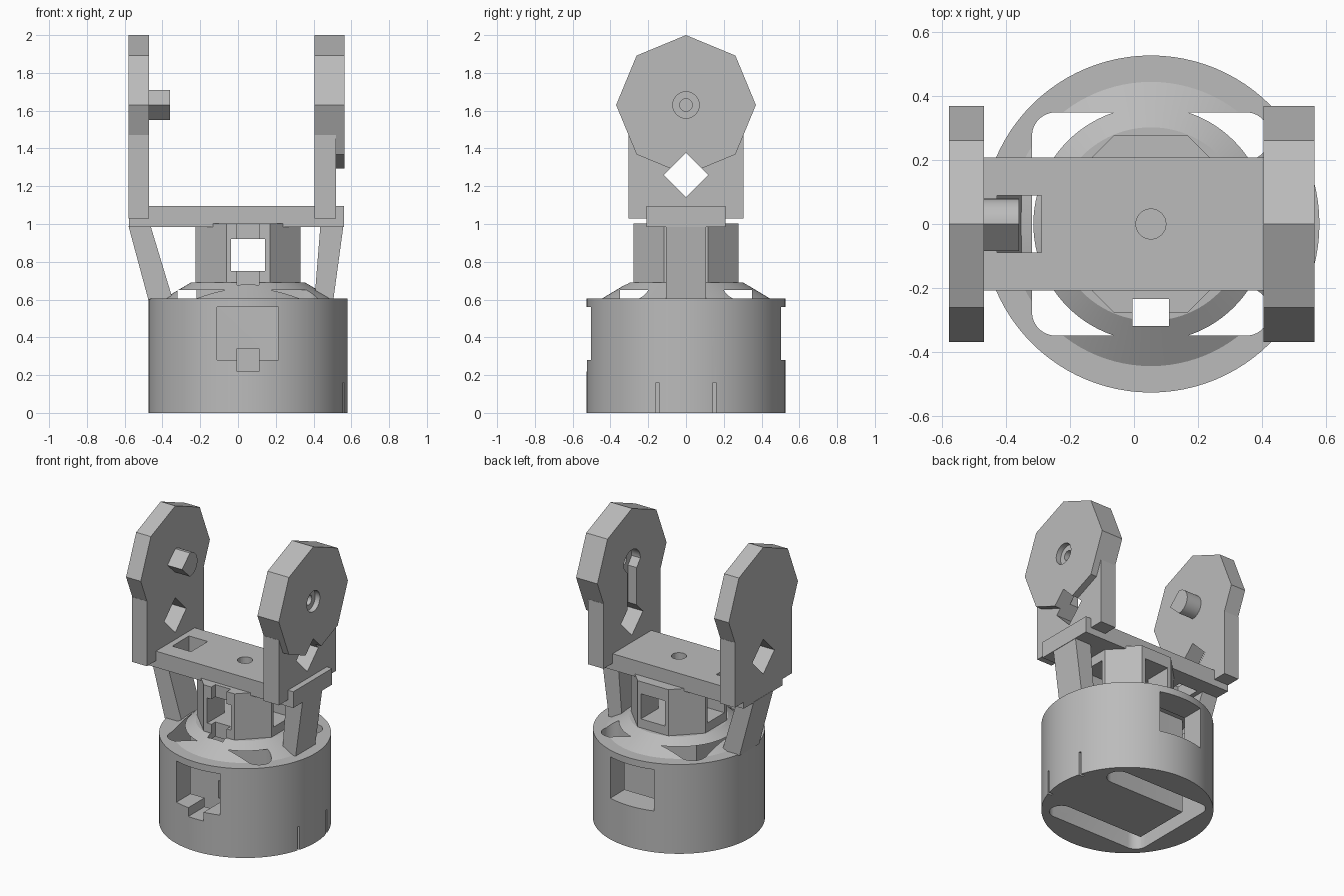
import bpy, bmesh, math

old = bpy.data.objects.get("Cube")
if old:
    bpy.data.objects.remove(old, do_unlink=True)

grey = bpy.data.materials.new("plain grey")
grey.use_nodes = True
grey.diffuse_color = (0.5, 0.5, 0.5, 1)
grey.node_tree.nodes["Principled BSDF"].inputs["Base Color"].default_value = (0.5, 0.5, 0.5, 1)

CX = 0.053      # axis of the round base
PIVOT = 1.63    # height of the arm pivot


def place(axis, a, b, t):
    return {"x": (t, a, b), "y": (a, t, b), "z": (a, b, t)}[axis]


def loft(name, axis, low, high, lo, hi):
    """Solid between two matching outlines along an axis."""
    bm = bmesh.new()
    bottom = [bm.verts.new(place(axis, a, b, lo)) for a, b in low]
    top = [bm.verts.new(place(axis, a, b, hi)) for a, b in high]
    bm.faces.new(bottom)
    bm.faces.new(top)
    n = len(bottom)
    for i in range(n):
        j = (i + 1) % n
        bm.faces.new((bottom[i], bottom[j], top[j], top[i]))
    bmesh.ops.recalc_face_normals(bm, faces=bm.faces)
    mesh = bpy.data.meshes.new(name)
    bm.to_mesh(mesh)
    bm.free()
    mesh.materials.append(grey)
    ob = bpy.data.objects.new(name, mesh)
    bpy.context.collection.objects.link(ob)
    return ob


def prism(name, axis, pts, lo, hi):
    return loft(name, axis, pts, pts, lo, hi)


def box(name, x0, x1, y0, y1, z0, z1):
    return prism(name, "z", [(x0, y0), (x1, y0), (x1, y1), (x0, y1)], z0, z1)


def ring(a, b, r, n, start=0.0, sweep=360.0):
    """Points on a circle, or on an arc when sweep is below a full turn."""
    steps = n if sweep == 360 else n - 1
    angles = [math.radians(start + sweep * i / steps) for i in range(n)]
    return [(a + r * math.cos(t), b + r * math.sin(t)) for t in angles]


def combine(target, other, op="DIFFERENCE"):
    mod = target.modifiers.new(op, "BOOLEAN")
    mod.operation = op
    mod.solver = "EXACT"
    mod.object = other
    bpy.context.view_layer.objects.active = target
    bpy.ops.object.modifier_apply(modifier=mod.name)
    bpy.data.objects.remove(other, do_unlink=True)


def smooth(ob):
    bpy.ops.object.select_all(action="DESELECT")
    ob.select_set(True)
    bpy.context.view_layer.objects.active = ob
    bpy.ops.object.shade_smooth_by_angle(angle=math.radians(25))


# Round base with its conical shoulder
base = prism("round_base", "z", ring(CX, 0, 0.528, 96), 0, 0.605)
shoulder = loft("shoulder", "z", ring(CX, 0, 0.462, 96), ring(CX, 0, 0.303, 96), 0.595, 0.69)
combine(base, shoulder, "UNION")

# U-shaped slot running up through the base, with rounded outer corners
R, X0, X1, Y0, Y1 = 0.075, -0.32, 0.426, 0.2, 0.35
outline = (ring(X0 + R, Y1 - R, R, 8, 180, -90)
           + ring(X1 - R, Y1 - R, R, 8, 90, -90) + ring(X1 - R, Y0 + R, R, 8, 0, -90)
           + [(X0 + 0.1, Y0), (X0 + 0.1, -Y0)]
           + ring(X1 - R, -Y0 - R, R, 8, 90, -90) + ring(X1 - R, -Y1 + R, R, 8, 0, -90)
           + ring(X0 + R, -Y1 + R, R, 8, -90, -90))
combine(base, prism("slot_cutter", "z", outline, -0.1, 0.651))

# Windows front and back, small front notch, side slits
for side in (-1, 1):
    y0, y1 = sorted((side * 0.25, side * 0.7))
    combine(base, box("window_cutter", -0.11, 0.215, y0, y1, 0.28, 0.56))
    combine(base, box("slit_cutter", 0.53, 0.7, side * 0.15 - 0.008, side * 0.15 + 0.008, -0.1, 0.16))
combine(base, box("notch_cutter", -0.005, 0.11, -0.7, -0.15, 0.22, 0.34))
combine(base, box("channel_cutter", -0.005, 0.11, -0.32, -0.235, 0.6, 0.8))
smooth(base)

# Octagonal column with crossing windows
octagon = ring(CX, 0, 0.278 / math.cos(math.pi / 8), 8, 22.5)
column = prism("column", "z", octagon, 0.685, 1.003)
combine(column, box("window_cutter", CX - 0.09, CX + 0.09, -0.5, 0.5, 0.75, 0.92))
combine(column, box("window_cutter", -0.5, 0.6, -0.09, 0.09, 0.75, 0.92))
combine(column, box("channel_cutter", -0.005, 0.11, -0.32, -0.235, 0.6, 1.1))
combine(column, prism("bore_cutter", "z", ring(CX, 0, 0.047, 32), 0.8, 1.1))

# Cross plate with a round bore and a rectangular opening
plate = box("cross_plate", -0.578, 0.56, -0.208, 0.208, 0.985, 1.095)
combine(plate, prism("bore_cutter", "z", ring(CX, 0, 0.047, 32), 0.9, 1.2))
combine(plate, box("opening_cutter", -0.43, -0.29, -0.09, 0.09, 0.9, 1.2))

# Slanted struts
prism("left_strut", "y", [(0.405, 0.6), (0.505, 0.6), (0.558, 0.99), (0.436, 0.99)], -0.105, 0.105)
prism("right_strut", "y", [(-0.475, 0.6), (-0.345, 0.6), (-0.463, 0.99), (-0.58, 0.99)], -0.105, 0.105)


# Upright arms with an octagonal head and a diamond hole
def arm(name, head, leg):
    ob = prism(name, "x", ring(0, PIVOT, 0.37, 8), *head)
    combine(ob, box("leg", leg[0], leg[1], -0.305, 0.305, 1.03, 1.47), "UNION")
    combine(ob, prism("diamond_cutter", "x", ring(0, 1.26, 0.118, 4), -1, 1))
    return ob


right_arm = arm("right_arm", (-0.58, -0.47), (-0.58, -0.47))
left_arm = arm("left_arm", (0.405, 0.565), (0.405, 0.52))

# Stepped pivot bore and inner keyway on the left arm
combine(left_arm, prism("pivot_cutter", "x", ring(0, PIVOT, 0.033, 24), 0.3, 0.7))
combine(left_arm, prism("recess_cutter", "x", ring(0, PIVOT, 0.07, 32), 0.53, 0.7))
keyway = ring(0, PIVOT, 0.09, 24, 0, 180) + [(-0.05, PIVOT - 0.05), (-0.05, 1.27),
                                             (0.05, 1.27), (0.05, PIVOT - 0.05)]
combine(left_arm, prism("keyway_cutter", "x", keyway, 0.3, 0.47))
smooth(left_arm)

# Peg on the right arm: round at the back, pointed at the front
peg = prism("pivot_peg", "x", ring(0, PIVOT, 0.08, 20, -90, 180) + [(-0.085, PIVOT)], -0.475, -0.36)
smooth(peg)
